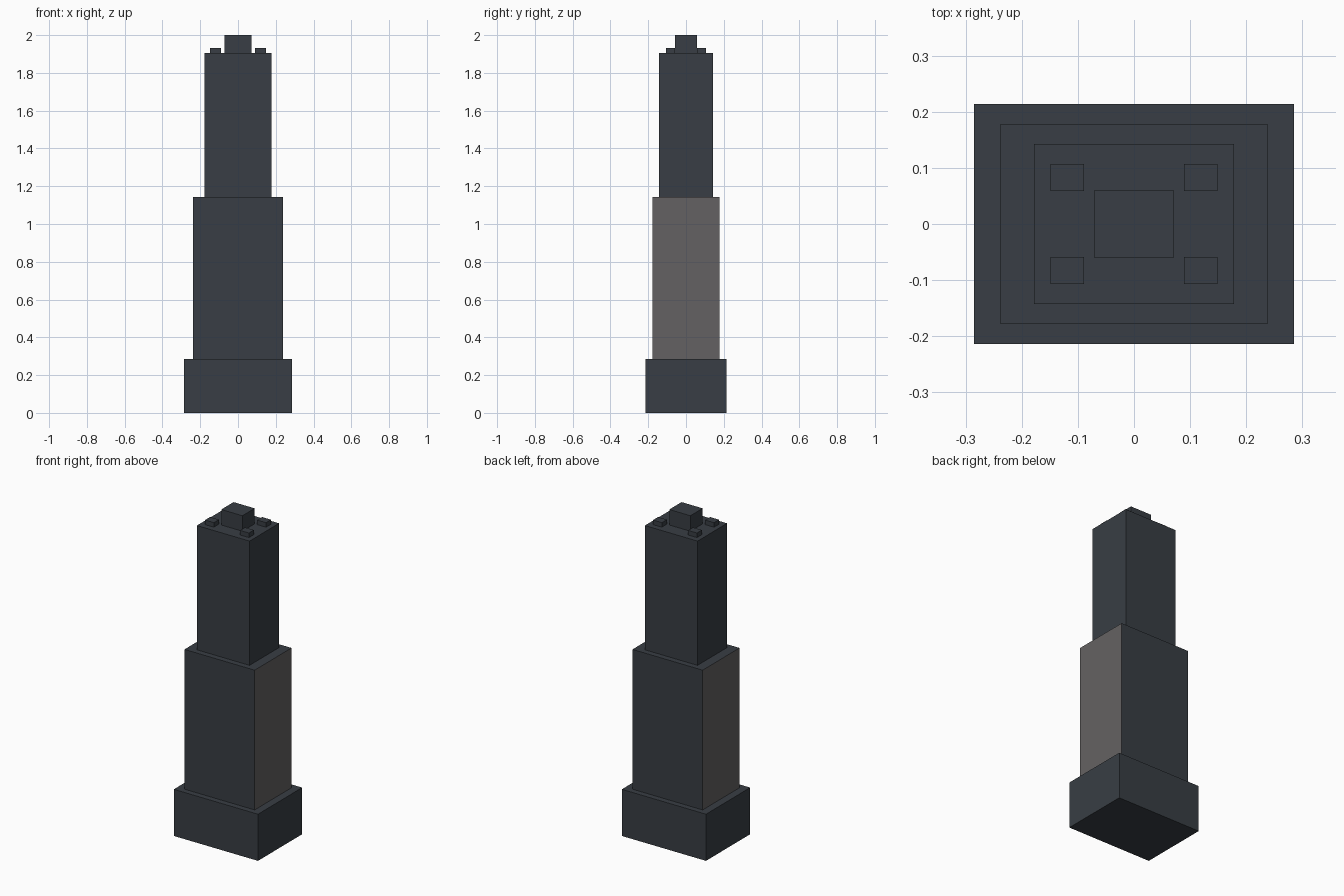
import bpy

# Remove the default cube
if "Cube" in bpy.data.objects:
    bpy.data.objects.remove(bpy.data.objects["Cube"], do_unlink=True)


def make_material(name, rgb):
    mat = bpy.data.materials.new(name)
    mat.use_nodes = True
    color = (*rgb, 1.0)
    mat.diffuse_color = color
    bsdf = next(n for n in mat.node_tree.nodes if n.type == 'BSDF_PRINCIPLED')
    bsdf.inputs["Base Color"].default_value = color
    return mat


slate = make_material("dark_slate", (0.040, 0.048, 0.058))
stone = make_material("warm_grey", (0.127, 0.121, 0.122))


def add_block(name, size, bottom, top, center=(0, 0)):
    """Box with the given footprint between two heights."""
    bpy.ops.mesh.primitive_cube_add(size=1)
    obj = bpy.context.object
    obj.name = name
    height = top - bottom
    for v in obj.data.vertices:
        v.co.x *= size[0]
        v.co.y *= size[1]
        v.co.z *= height
    obj.location = (center[0], center[1], (bottom + top) / 2)
    obj.data.materials.append(slate)
    return obj


# Stepped tower tiers
BASE_TOP, MIDDLE_TOP, ROOF = 0.286, 1.143, 1.905
add_block("base_tier", (0.571, 0.428), 0, BASE_TOP)
middle = add_block("middle_tier", (0.476, 0.357), BASE_TOP, MIDDLE_TOP)
add_block("upper_tier", (0.357, 0.286), MIDDLE_TOP, ROOF)

# Grey side walls on the middle tier
middle.data.materials.append(stone)
for face in middle.data.polygons:
    if abs(face.normal.x) > 0.9:
        face.material_index = 1

# Rooftop machine room and corner units
add_block("machine_room", (0.143, 0.119), ROOF, 2.0)
for x_name, sx in (("left", 1), ("right", -1)):
    for y_name, sy in (("front", -1), ("back", 1)):
        add_block(f"roof_unit_{y_name}_{x_name}", (0.06, 0.048),
                  ROOF, 1.933, (sx * 0.119, sy * 0.083))
